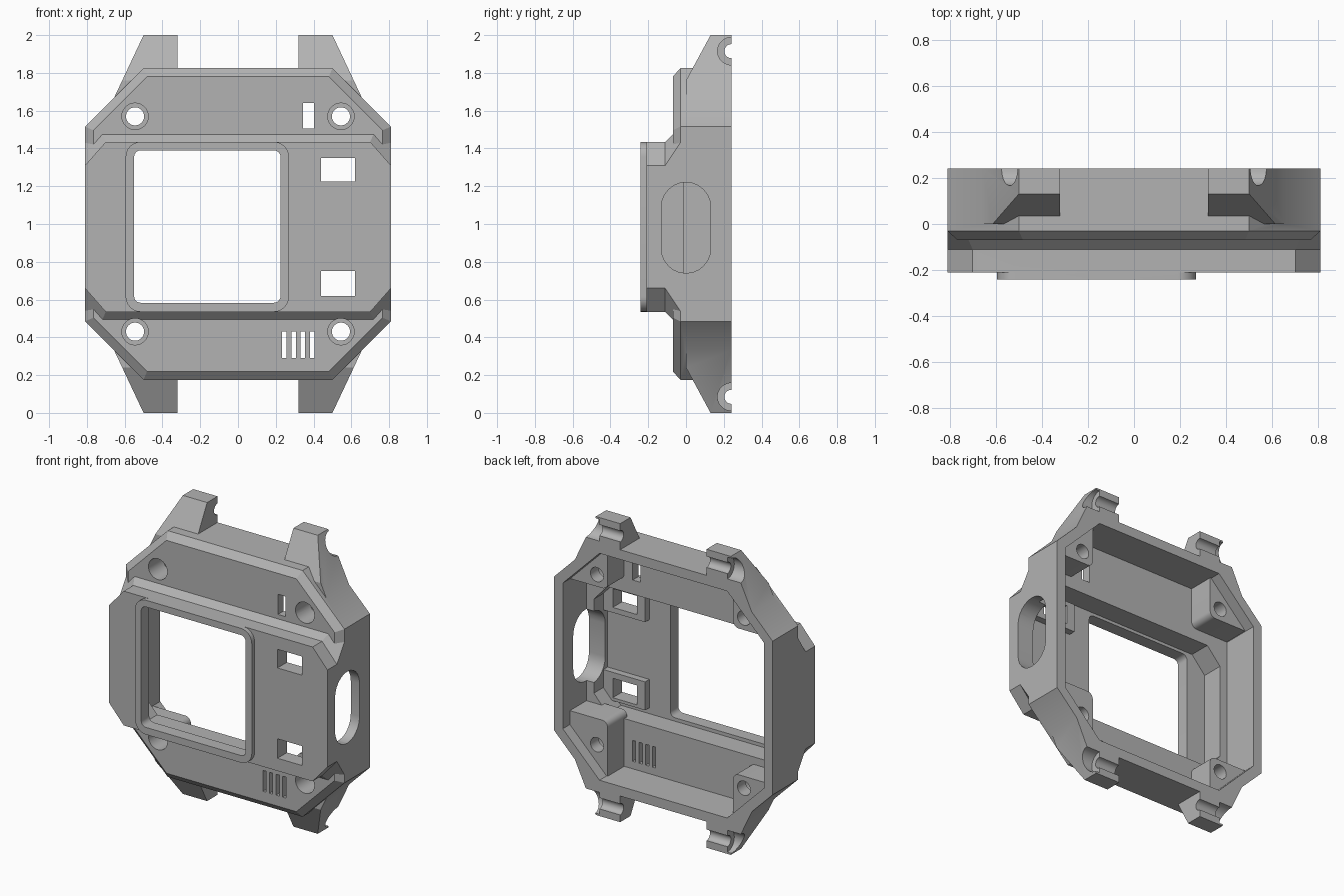
import bpy, bmesh, math
from mathutils import Vector

if "Cube" in bpy.data.objects:
    bpy.data.objects.remove(bpy.data.objects["Cube"], do_unlink=True)

grey = bpy.data.materials.new("plain grey")
grey.use_nodes = True
COLOUR = (0.45, 0.45, 0.45, 1)
grey.diffuse_color = COLOUR
grey.node_tree.nodes["Principled BSDF"].inputs["Base Color"].default_value = COLOUR


def loft(name, rings):
    """Closed solid through rings of 3D points."""
    bm = bmesh.new()
    loops = [[bm.verts.new(p) for p in ring] for ring in rings]
    n = len(loops[0])
    for a, b in zip(loops, loops[1:]):
        for i in range(n):
            bm.faces.new((a[i], a[(i + 1) % n], b[(i + 1) % n], b[i]))
    bm.faces.new(loops[0])
    bm.faces.new(loops[-1])
    bmesh.ops.recalc_face_normals(bm, faces=bm.faces)
    mesh = bpy.data.meshes.new(name)
    bm.to_mesh(mesh)
    bm.free()
    mesh.materials.append(grey)
    ob = bpy.data.objects.new(name, mesh)
    bpy.context.collection.objects.link(ob)
    return ob


def stack(name, layers):
    """Solid from (y, outline in x and z) layers."""
    return loft(name, [[(x, y, z) for x, z in pts] for y, pts in layers])


def prism(name, pts, y0, y1):
    return stack(name, [(y0, pts), (y1, pts)])


def prism_x(name, pts, x0, x1):
    return loft(name, [[(x, y, z) for y, z in pts] for x in (x0, x1)])


def octagon(hx, hz, cx, cz, mid=1.0):
    q = [(hx, hz - cz), (hx - cx, hz), (cx - hx, hz), (-hx, hz - cz)]
    return [(x, mid + z) for x, z in q] + [(-x, mid - z) for x, z in q]


def body_outline(inset):
    c = 0.31 - 0.586 * inset
    return octagon(0.81 - inset, 0.825 - inset, c, c)


def block_outline(grow):
    return octagon(0.81, 0.45 + grow, 0.11 - 0.44 * grow, 0.125 - 0.5 * grow, 0.985)


def rounded(corners, steps=6):
    """Round each (x, z, radius) right-angled corner of an outline."""
    out = []
    for i, (x, z, r) in enumerate(corners):
        p = Vector((x, z))
        if r == 0:
            out.append((x, z))
            continue
        a = (Vector(corners[i - 1][:2]) - p).normalized() * r
        b = (Vector(corners[(i + 1) % len(corners)][:2]) - p).normalized() * r
        for k in range(steps + 1):
            t = math.pi / 2 * k / steps
            out.append(tuple(p + a * (1 - math.sin(t)) + b * (1 - math.cos(t))))
    return out


def rect(x0, x1, z0, z1, r=0.0):
    return rounded([(x0, z0, r), (x1, z0, r), (x1, z1, r), (x0, z1, r)])


def circle(u, v, r, n=32):
    return [(u + r * math.cos(math.tau * i / n), v + r * math.sin(math.tau * i / n))
            for i in range(n)]


def flip(pts, sx, sz):
    """Mirror an outline drawn in the upper +x quarter."""
    return [(sx * x, 1 + sz * (z - 1)) for x, z in pts]


def combine(target, tool, operation):
    mod = target.modifiers.new("combine", "BOOLEAN")
    mod.operation = operation
    mod.solver = "EXACT"
    mod.object = tool
    bpy.context.view_layer.objects.active = target
    bpy.ops.object.modifier_apply(modifier=mod.name)
    bpy.data.objects.remove(tool, do_unlink=True)


def add(tool):
    combine(case, tool, "UNION")


def cut(tool):
    combine(case, tool, "DIFFERENCE")


# Eight-sided body with a chamfered front edge
case = stack("watch_case", [(0.24, body_outline(0)), (-0.03, body_outline(0)),
                            (-0.07, body_outline(0.045))])
QUARTERS = [(sx, sz) for sx in (1, -1) for sz in (1, -1)]

# Raised front block with flared foot, and the screen frame
add(stack("front_block", [(-0.21, block_outline(0)), (-0.11, block_outline(0)),
                          (-0.02, block_outline(0.09))]))
add(prism("screen_frame", rect(-0.595, 0.27, 0.535, 1.435, 0.08), -0.24, -0.18))

# Strap lugs, sloped on the front
for sx, sz in QUARTERS:
    lug = prism("lug", flip([(0.32, 1.77), (0.32, 2.0), (0.5, 2.0), (0.66, 1.66),
                             (0.5, 1.77)], sx, sz), 0.0, 0.24)
    wedge = [(-0.1, 1.575), (0.13, 2.0), (0.185, 2.1), (-0.1, 2.1)]
    wedge = [(y, 1 + sz * (z - 1)) for y, z in wedge]
    combine(lug, prism_x("lug_slope", wedge, -1, 1), "DIFFERENCE")
    add(lug)

# Hollow interior in two steps
cut(prism("main_cavity", body_outline(0.065), -0.01, 0.4))
cut(prism("block_cavity", octagon(0.69, 0.425, 0.1, 0.11, 0.985), -0.155, 0.1))

# Screw bosses in the corners; one is taller
for sx, sz in QUARTERS:
    inner = 1.395 if (sx, sz) == (1, -1) else 1.49
    outline = rounded([(0.78, inner, 0), (0.78, 1.505, 0), (0.49, 1.795, 0),
                       (0.465, 1.795, 0), (0.465, inner, 0.04)])
    add(prism("boss", flip(outline, sx, sz), -0.04, 0.165))

# Pads behind the two button windows, then the windows
for z0, z1 in ((0.60, 0.79), (1.19, 1.38)):
    add(prism("button_pad", rect(0.38, 0.72, z0, z1), -0.17, -0.11))
for z0, z1 in ((0.62, 0.75), (1.225, 1.35)):
    cut(prism("button_window", rect(0.44, 0.62, z0, z1), -0.3, 0.0))

# Screen opening, small window and speaker slots
cut(prism("screen_opening", rect(-0.55, 0.225, 0.583, 1.39, 0.035), -0.3, -0.1))
cut(prism("sensor_window", rect(0.345, 0.402, 1.505, 1.64), -0.2, 0.1))
for i in range(4):
    x = 0.245 + 0.049 * i
    cut(prism("speaker_slot", rect(x - 0.012, x + 0.012, 0.29, 0.43), -0.2, 0.1))

# Rounded side opening
cut(prism_x("side_opening", rect(-0.13, 0.13, 0.74, 1.22, 0.129), 0.65, 0.95))

# Screw holes and strap pin grooves
for sx, sz in QUARTERS:
    hole = (sx * 0.545, 1 + sz * 0.57)
    cut(prism("screw_hole", circle(*hole, 0.048), -0.2, 0.3))
    cut(prism("screw_recess", circle(*hole, 0.07), -0.2, 0.08))
    pin = (0.24, 1 + sz * 0.915)
    cut(prism_x("pin_groove", circle(*pin, 0.037), sx * 0.25, sx * 0.7))
    cut(prism_x("pin_recess", circle(*pin, 0.073), sx * 0.475, sx * 0.7))

bpy.ops.object.select_all(action="DESELECT")
case.select_set(True)
bpy.context.view_layer.objects.active = case
bpy.ops.object.shade_smooth_by_angle(angle=math.radians(25))
